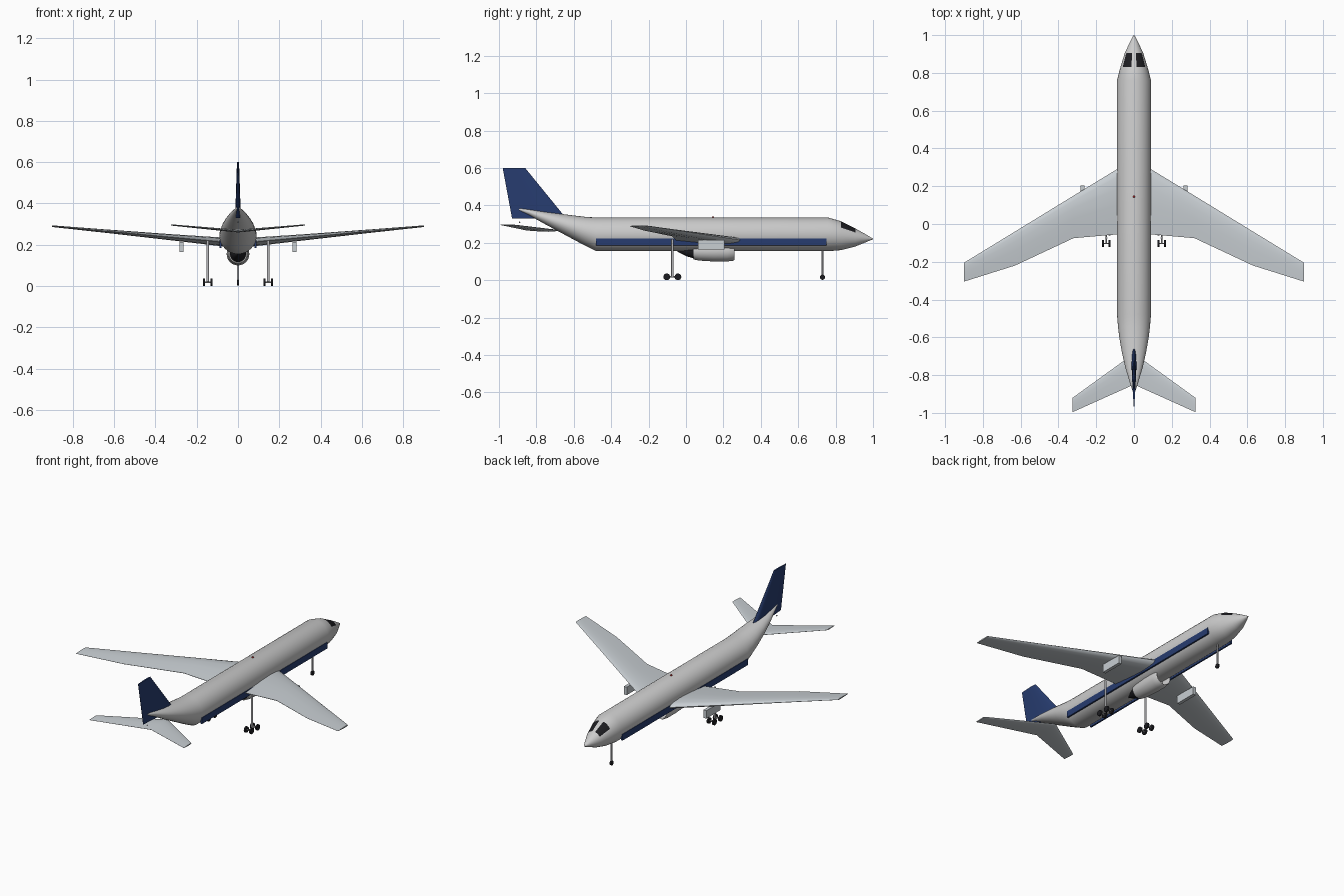
import bpy, bmesh
from math import sin, cos, pi, radians
from mathutils import Vector, Matrix

if "Cube" in bpy.data.objects:
    bpy.data.objects.remove(bpy.data.objects["Cube"])


def mat(name, r, g, b):
    m = bpy.data.materials.new(name)
    m.diffuse_color = (r, g, b, 1)
    m.use_nodes = True
    m.node_tree.nodes["Principled BSDF"].inputs["Base Color"].default_value = m.diffuse_color
    return m


WHITE = mat("white_paint", .85, .85, .85)
GREY = mat("wing_grey", .58, .62, .65)
BLUE = mat("navy", .02, .045, .16)
BLACK = mat("black", .012, .012, .015)
METAL = mat("strut_metal", .5, .5, .52)
RED = mat("red_light", .5, .02, .02)


def finish(name, bm, *mats, angle=35):
    bmesh.ops.recalc_face_normals(bm, faces=bm.faces[:])
    me = bpy.data.meshes.new(name)
    bm.to_mesh(me)
    bm.free()
    for m in mats:
        me.materials.append(m)
    me.shade_smooth()
    me.set_sharp_from_angle(angle=radians(angle))
    ob = bpy.data.objects.new(name, me)
    bpy.context.collection.objects.link(ob)
    return ob


def loft(rings, caps=True):
    """Skin equal-length rings of points; returns bmesh and rows of faces."""
    bm = bmesh.new()
    vs = [[bm.verts.new(p) for p in r] for r in rings]
    n = len(vs[0])
    rows = [[bm.faces.new((a[i], a[(i + 1) % n], b[(i + 1) % n], b[i])) for i in range(n)]
            for a, b in zip(vs, vs[1:])]
    if caps:
        bm.faces.new(vs[0])
        bm.faces.new(vs[-1])
    return bm, rows


def ellipse(y, low, high, w, n=32):
    zc, h = (low + high) / 2, (high - low) / 2
    return [Vector((w * sin(2 * pi * i / n), y, zc + h * cos(2 * pi * i / n))) for i in range(n)]


# half thickness along the chord of a simple aerofoil
FOIL = [(0, 0), (.03, .45), (.12, .8), (.3, 1), (.55, .8), (.8, .4), (1, .06)]


def foil(lead, trail, thick, place):
    loop = FOIL + [(u, -t) for u, t in reversed(FOIL[1:])]
    return [place(lead + (trail - lead) * u, t * thick / 2) for u, t in loop]


def surface(name, sections, m):
    """Left-to-right wing from half sections (x, lead, trail, z, thickness)."""
    full = [(-s[0],) + s[1:] for s in reversed(sections[1:])] + sections
    rings = [foil(a, b, t, lambda y, d, x=x, z=z: Vector((x, y, z + d))) for x, a, b, z, t in full]
    return finish(name, loft(rings)[0], m)


def box(name, x0, x1, y0, y1, z0, z1, m):
    bm = bmesh.new()
    bmesh.ops.create_cube(bm, size=1)
    for v in bm.verts:
        v.co = Vector(((x0 + x1) / 2 + v.co.x * (x1 - x0), (y0 + y1) / 2 + v.co.y * (y1 - y0),
                       (z0 + z1) / 2 + v.co.z * (z1 - z0)))
    return finish(name, bm, m)


def rod(name, a, b, r, m, n=20):
    a, b = Vector(a), Vector(b)
    d = b - a
    bm = bmesh.new()
    bmesh.ops.create_cone(bm, cap_ends=True, segments=n, radius1=r, radius2=r, depth=d.length,
                          matrix=Matrix.Translation((a + b) / 2) @ d.to_track_quat('Z', 'Y').to_matrix().to_4x4())
    return finish(name, bm, m)


def ball(name, p, r, m):
    bm = bmesh.new()
    bmesh.ops.create_uvsphere(bm, u_segments=12, v_segments=8, radius=r, matrix=Matrix.Translation(p))
    return finish(name, bm, m)


# fuselage: (y, bottom, top, half width)
stations = [(-.892, .372, .386, .005), (-.84, .348, .379, .022), (-.76, .303, .367, .046),
            (-.68, .260, .356, .064), (-.60, .217, .346, .078), (-.54, .185, .339, .085),
            (-.48, .155, .335, .09), (.76, .155, .335, .09), (.83, .161, .315, .072),
            (.905, .180, .277, .049), (.96, .202, .246, .023), (.985, .213, .231, .010), (1, .219, .222, .002)]
bm, rows = loft([ellipse(*s) for s in stations])
for i in (1, 2, 3, 4, 27, 28, 29, 30):      # cockpit windows
    rows[8][i].material_index = 1
finish("fuselage", bm, WHITE, BLACK, angle=40)

# wings and tailplane
surface("wings", [(0, .345, -.045, .207, .044), (.09, .29, -.055, .215, .042), (.32, .15, -.075, .236, .030),
                  (.63, -.04, -.22, .265, .017), (.9, -.205, -.305, .29, .008)], GREY)
surface("tailplane", [(0, -.685, -.85, .266, .014), (.325, -.92, -.996, .296, .006)], GREY)

# tail fin
fin = [foil(a, b, t, lambda y, d, z=z: Vector((d, y, z)))
       for z, a, b, t in [(.33, -.64, -.93, .028), (.6, -.86, -.98, .010)]]
finish("tail_fin", loft(fin)[0], BLUE)

# centre engine: open-mouthed nacelle, then the dark exhaust cone
profile = [(.04, .030), (.04, .044), (.07, .050), (.15, .055), (.22, .055), (.25, .051),
           (.258, .047), (.25, .043), (.20, .041)]
bm, rows = loft([ellipse(y, .155 - r, .155 + r, r) for y, r in profile])
finish("engine_nacelle", bm, WHITE)
finish("exhaust_cone", loft([ellipse(y, .155 - r, .155 + r, r)
                             for y, r in [(.045, .040), (.0, .026), (-.045, .003)]])[0], BLACK)

for side, s in (("right", 1), ("left", -1)):
    # cheat line along the fuselage and engine pylons
    box(side + "_stripe", s * .08, s * .0898, -.48, .75, .185, .224, BLUE)
    box(side + "_pylon", s * .263, s * .283, .065, .205, .165, .214, GREY)
    # main gear
    x, y = s * .147, -.073
    rod(side + "_main_strut", (x, y, .018), (x, y, .22), .006, METAL)
    rod(side + "_bogie_beam", (x, y - .03, .018), (x, y + .03, .018), .004, METAL)
    for end, dy in (("rear", -.03), ("front", .03)):
        rod(f"{side}_{end}_axle", (x - .02, y + dy, .018), (x + .02, y + dy, .018), .003, METAL)
        for d in (-.018, .018):
            rod(f"{side}_{end}_wheel", (x + d - .005, y + dy, .018), (x + d + .005, y + dy, .018), .018, BLACK, 24)

# nose gear
rod("nose_strut", (0, .73, .015), (0, .73, .17), .005, METAL)
rod("nose_wheel", (-.005, .73, .016), (.005, .73, .016), .014, BLACK, 24)

# small lights
ball("top_beacon", (0, .145, .336), .006, RED)
ball("tail_light", (0, -.89, .31), .004, WHITE)
